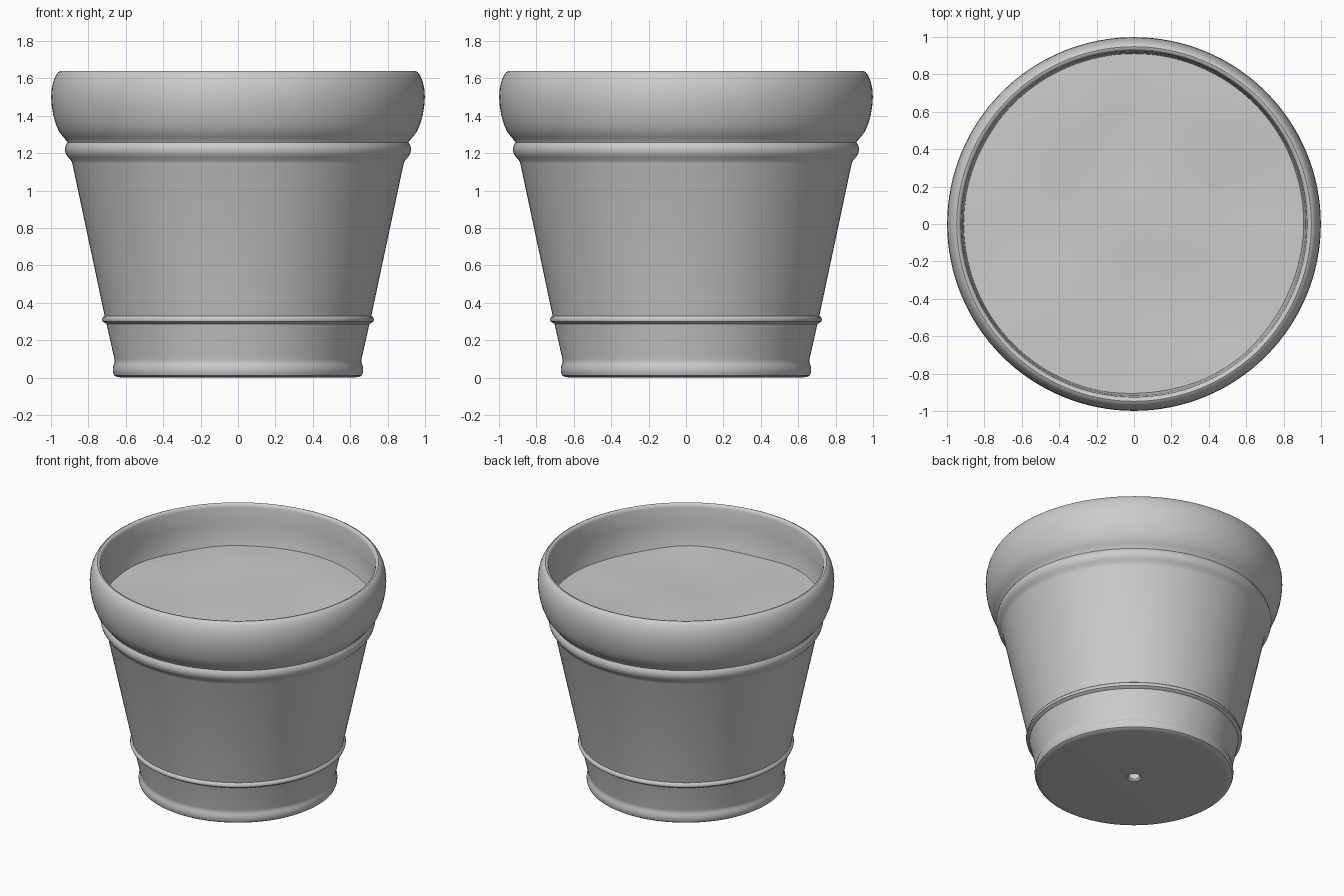
import bpy, bmesh, math
from mathutils import Vector, noise

if "Cube" in bpy.data.objects:
    bpy.data.objects.remove(bpy.data.objects["Cube"])

SEG = 128


def finish(name, bm, angle):
    mesh = bpy.data.meshes.new(name)
    bm.to_mesh(mesh)
    bm.free()
    ob = bpy.data.objects.new(name, mesh)
    bpy.context.collection.objects.link(ob)
    bpy.ops.object.select_all(action='DESELECT')
    ob.select_set(True)
    bpy.context.view_layer.objects.active = ob
    bpy.ops.object.shade_smooth_by_angle(angle=math.radians(angle))
    return ob


def lathe(name, profile, closed, angle=35, height=None):
    """Revolve (radius, z) points about z; height(x, y) adds relief."""
    bm = bmesh.new()
    rings = []
    for r, z in profile:
        ring = []
        for i in range(SEG):
            a = 2 * math.pi * i / SEG
            x, y = r * math.cos(a), r * math.sin(a)
            ring.append(bm.verts.new((x, y, z + (height(x, y) if height else 0))))
        rings.append(ring)
    pairs = list(zip(rings, rings[1:]))
    if closed:
        pairs.append((rings[-1], rings[0]))
    for a, b in pairs:
        for i in range(SEG):
            j = (i + 1) % SEG
            bm.faces.new((a[i], a[j], b[j], b[i]))
    if not closed:
        bm.faces.new(rings[-1])
    bmesh.ops.recalc_face_normals(bm, faces=bm.faces)
    return finish(name, bm, angle)


# Pot: outside from drain hole up to the lip, then inside back down
outer = [
    (0.05, 0.0), (0.62, 0.0), (0.65, 0.004), (0.662, 0.012),        # base
    (0.669, 0.03), (0.669, 0.05), (0.664, 0.07), (0.659, 0.082),    # foot bead
    (0.661, 0.10), (0.703, 0.287), (0.712, 0.292),                  # lower wall
    (0.724, 0.300), (0.727, 0.310), (0.724, 0.320), (0.713, 0.330),  # thin bead
    (0.886, 1.145), (0.892, 1.160), (0.909, 1.178), (0.920, 1.195),  # upper wall
    (0.926, 1.217), (0.922, 1.240), (0.912, 1.256),                 # collar bead
    (0.916, 1.266), (0.935, 1.286), (0.957, 1.315), (0.974, 1.355),  # rolled rim
    (0.988, 1.405), (0.996, 1.455), (0.999, 1.50), (0.996, 1.545),
    (0.987, 1.585), (0.974, 1.615), (0.960, 1.634), (0.948, 1.640),
]
inner = [
    (0.937, 1.638), (0.929, 1.630), (0.925, 1.615), (0.918, 1.50),
    (0.91, 1.33), (0.83, 1.15), (0.62, 0.12), (0.59, 0.08),
    (0.05, 0.07), (0.04, 0.06), (0.04, 0.012),
]
lathe("pot", outer + inner, closed=True)

# Soil: gently uneven disc set below the lip
soil_profile = [(0.913 * (1 - k / 20), 1.33) for k in range(20)]
lathe("soil", soil_profile, closed=False, angle=60,
      height=lambda x, y: 0.02 * noise.noise(Vector((x * 1.8, y * 1.8, 0.4))))
